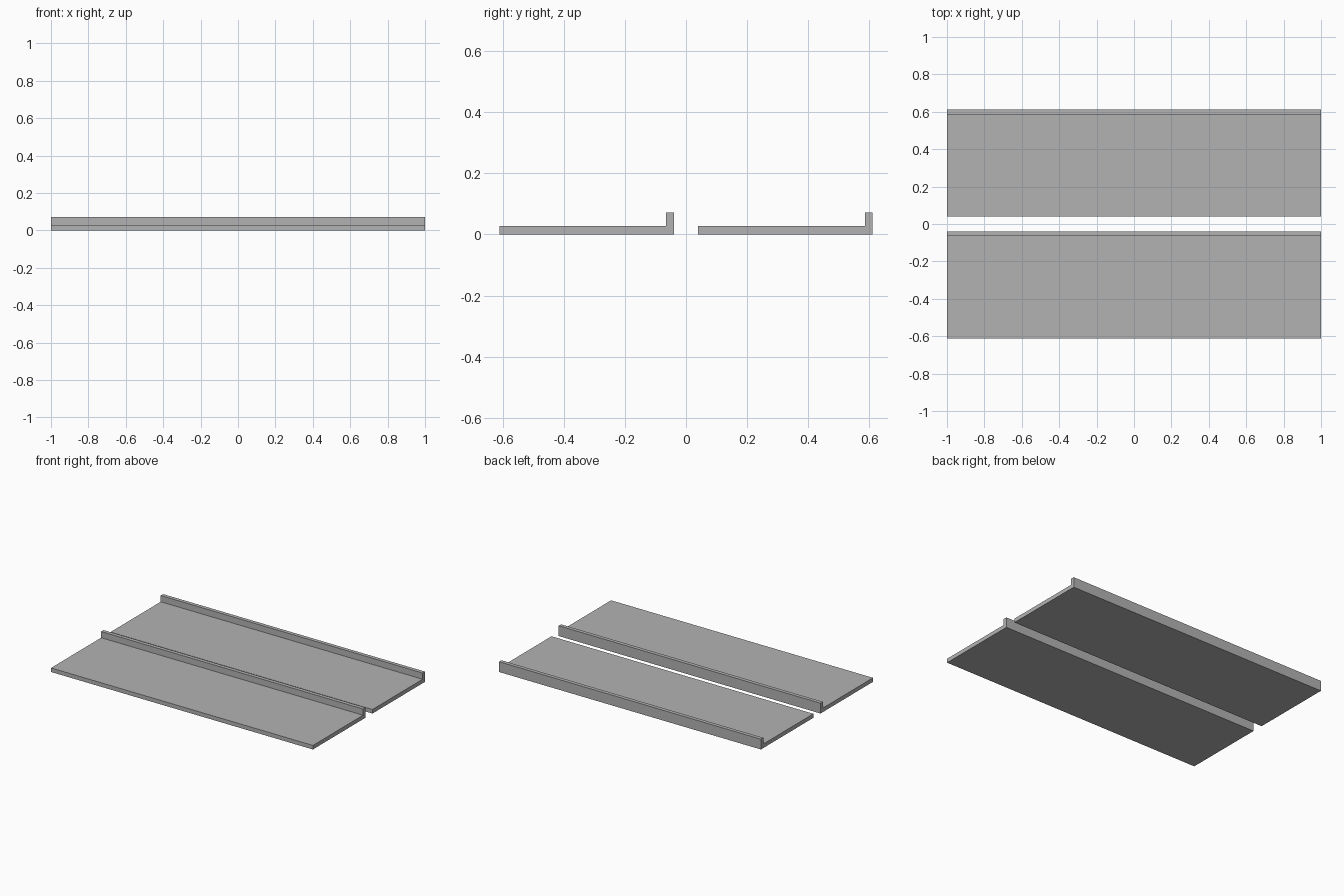
import bpy
import bmesh

cube = bpy.data.objects.get("Cube")
if cube:
    bpy.data.objects.remove(cube, do_unlink=True)

# Plain grey material
grey = bpy.data.materials.new("plain_grey")
grey.use_nodes = True
colour = (0.45, 0.45, 0.45, 1)
grey.diffuse_color = colour
grey.node_tree.nodes["Principled BSDF"].inputs["Base Color"].default_value = colour

LENGTH = 2.0
DEPTH = 0.572       # front to back of one panel
THICK = 0.028       # panel thickness
LIP = 0.026         # lip thickness
HEIGHT = 0.071      # lip height
GAP = 0.078         # space between panels


def lipped_panel(name, front):
    """Extrude an L-shaped profile along x, with the lip at the back."""
    back = front + DEPTH
    profile = [(front, 0), (back, 0), (back, HEIGHT),
               (back - LIP, HEIGHT), (back - LIP, THICK), (front, THICK)]
    bm = bmesh.new()
    end = bm.faces.new([bm.verts.new((-LENGTH / 2, y, z)) for y, z in profile])
    result = bmesh.ops.extrude_face_region(bm, geom=[end])
    moved = [v for v in result["geom"] if isinstance(v, bmesh.types.BMVert)]
    bmesh.ops.translate(bm, verts=moved, vec=(LENGTH, 0, 0))
    bmesh.ops.recalc_face_normals(bm, faces=bm.faces)
    mesh = bpy.data.meshes.new(name)
    bm.to_mesh(mesh)
    bm.free()
    mesh.materials.append(grey)
    obj = bpy.data.objects.new(name, mesh)
    bpy.context.collection.objects.link(obj)


# Two identical panels, one behind the other
lipped_panel("front_panel", -GAP / 2 - DEPTH)
lipped_panel("back_panel", GAP / 2)
